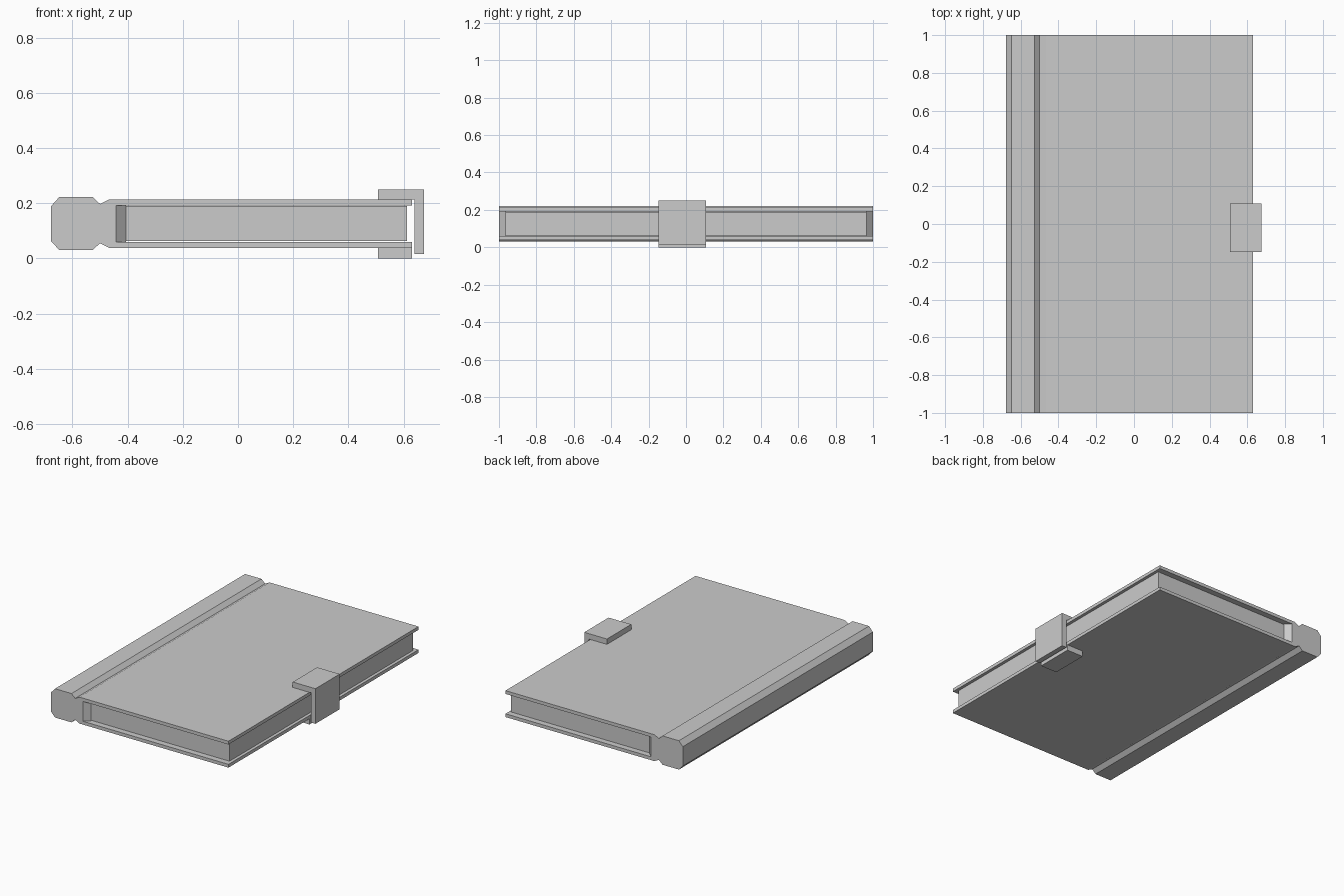
import bpy, bmesh
from mathutils import Vector

if "Cube" in bpy.data.objects:
    bpy.data.objects.remove(bpy.data.objects["Cube"])


def prism(name, outline, lo, hi, axis):
    """Extrude a 2D outline: (x, z) along y, or (x, y) along z."""
    bm = bmesh.new()
    place = (lambda a, b: (a, lo, b)) if axis == 'Y' else (lambda a, b: (a, b, lo))
    step = Vector((0, hi - lo, 0)) if axis == 'Y' else Vector((0, 0, hi - lo))
    face = bm.faces.new([bm.verts.new(place(a, b)) for a, b in outline])
    new = bmesh.ops.extrude_face_region(bm, geom=[face], use_keep_orig=True)['geom']
    bmesh.ops.translate(bm, vec=step, verts=[g for g in new if isinstance(g, bmesh.types.BMVert)])
    bmesh.ops.recalc_face_normals(bm, faces=bm.faces)
    mesh = bpy.data.meshes.new(name)
    bm.to_mesh(mesh)
    bm.free()
    obj = bpy.data.objects.new(name, mesh)
    bpy.context.collection.objects.link(obj)
    return obj


def rect(x0, x1, b0, b1):
    return [(x0, b0), (x1, b0), (x1, b1), (x0, b1)]


MID = 0.126  # mid height of the book

# Spine, hinge groove and both covers: upper half profile mirrored about MID
upper = [(-0.677, 0.19), (-0.648, 0.222), (-0.527, 0.222), (-0.5, 0.197),
         (-0.467, 0.214), (0.63, 0.214), (0.63, 0.192), (-0.442, 0.192)]
lower = [(x, 2 * MID - z) for x, z in reversed(upper)]
prism("cover_and_spine", upper + lower, -1, 1, 'Y')

# Inner spine filler with slanted ends
filler = [(-0.442, -1), (-0.406, -0.965), (-0.406, 0.965), (-0.442, 1)]
prism("spine_filler", filler, 0.06, 0.192, 'Z')

# Page block, slightly clear of the covers
prism("pages", rect(-0.406, 0.613, -0.965, 0.965), 0.063, 0.189, 'Z')

# Clasp: L-shaped strap over the top and a separate bottom plate
strap = [(0.507, 0.214), (0.507, 0.25), (0.674, 0.25), (0.674, 0.016), (0.64, 0.016), (0.64, 0.214)]
prism("clasp_strap", strap, -0.148, 0.108, 'Y')
prism("clasp_base", rect(0.507, 0.63, 0, 0.038), -0.148, 0.108, 'Y')
